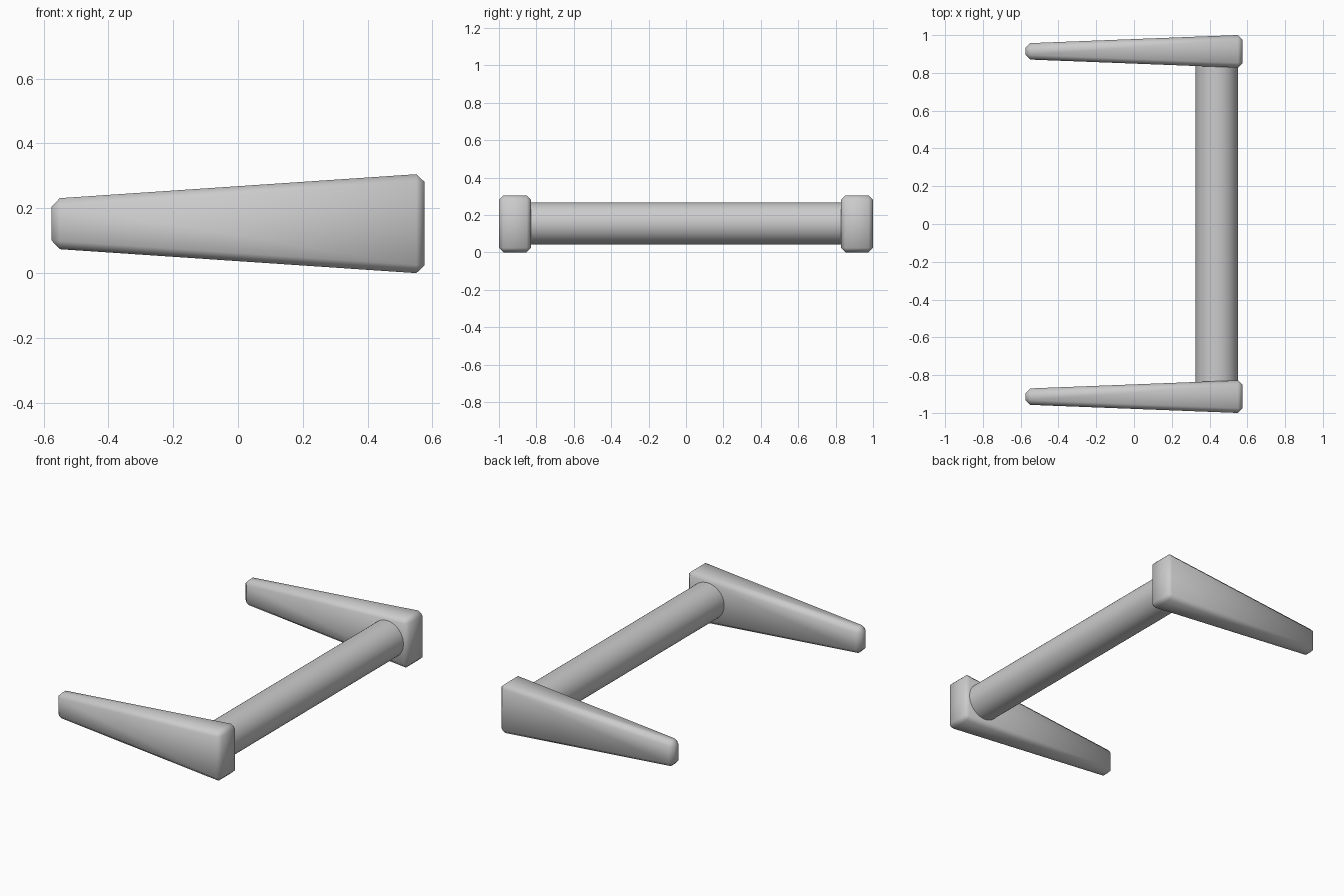
import bpy, bmesh, math
from mathutils import Matrix

if "Cube" in bpy.data.objects:
    bpy.data.objects.remove(bpy.data.objects["Cube"])

CZ = 0.1525    # height of the common centre line
ARM_Y = 0.914  # sideways offset of each arm


def add_object(name, bm, angle):
    bmesh.ops.recalc_face_normals(bm, faces=bm.faces)
    mesh = bpy.data.meshes.new(name)
    bm.to_mesh(mesh)
    bm.free()
    ob = bpy.data.objects.new(name, mesh)
    bpy.context.collection.objects.link(ob)
    bpy.ops.object.select_all(action='DESELECT')
    bpy.context.view_layer.objects.active = ob
    ob.select_set(True)
    bpy.ops.object.shade_smooth_by_angle(angle=math.radians(angle))
    return ob


def tapered_arm(name, y):
    # Box wide at the bar end, half the size at the tip, chamfered all round
    bm = bmesh.new()
    bmesh.ops.create_cube(bm, size=2)
    for v in bm.verts:
        hy, hz = (0.0872, 0.1542) if v.co.x > 0 else (0.0425, 0.077)
        v.co = (v.co.x * 0.575, y + v.co.y * hy, CZ + v.co.z * hz)
    bmesh.ops.bevel(bm, geom=bm.edges[:], offset=0.025, segments=1,
                    affect='EDGES', profile=0.5)
    return add_object(name, bm, 60)


# Two side arms
for side, label in ((-1, "front_arm"), (1, "back_arm")):
    tapered_arm(label, side * ARM_Y)

# Round cross bar, its ends sunk into the arms
bm = bmesh.new()
bmesh.ops.create_cone(bm, cap_ends=True, segments=48, radius1=0.1125,
                      radius2=0.1125, depth=2 * 0.9,
                      matrix=Matrix.Translation((0.4375, 0, 0.155))
                      @ Matrix.Rotation(math.pi / 2, 4, 'X'))
add_object("cross_bar", bm, 40)
